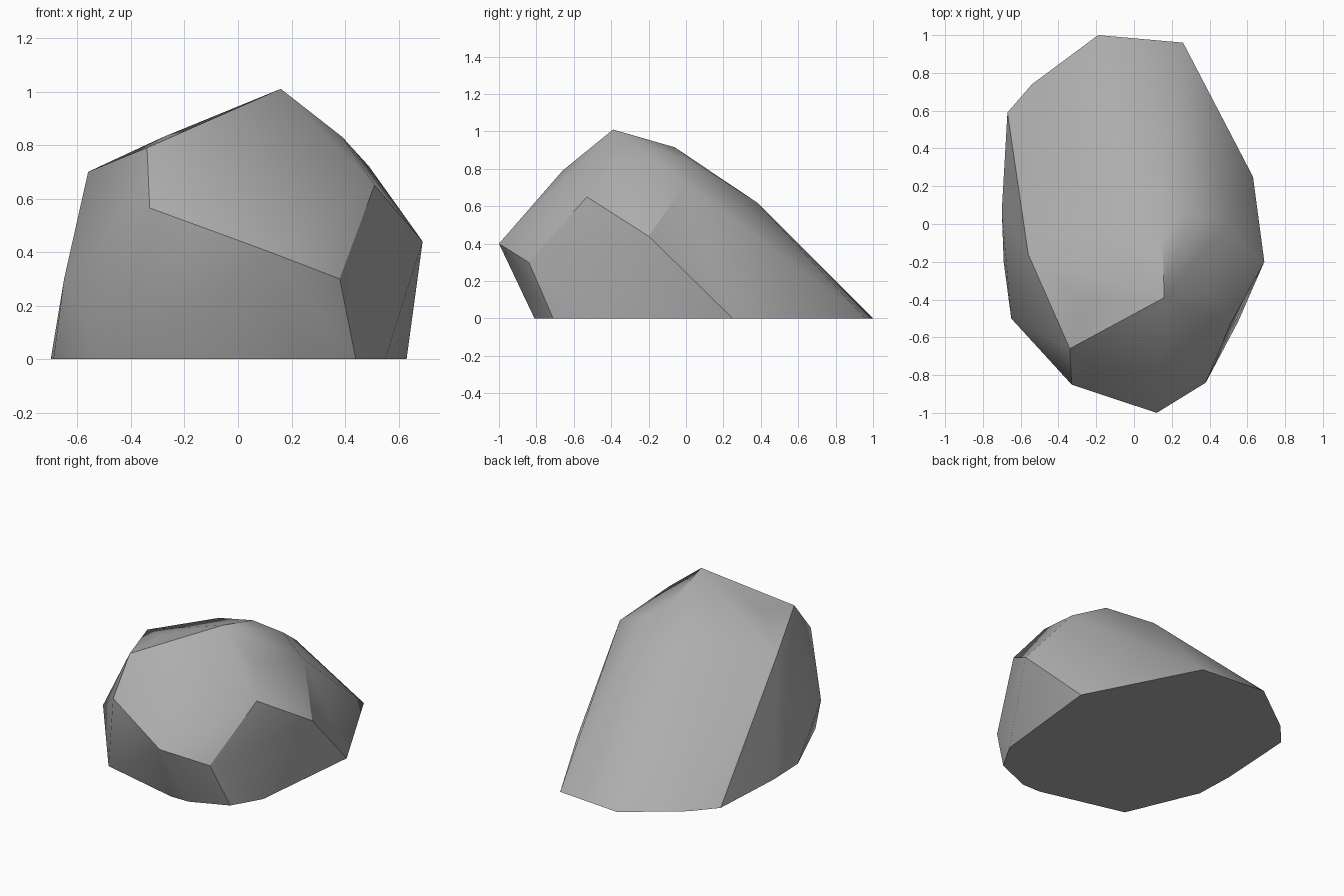
import bpy
import bmesh
import math

# Remove the default cube
cube = bpy.data.objects.get("Cube")
if cube is not None:
    bpy.data.objects.remove(cube, do_unlink=True)


def make_material(name, colour):
    material = bpy.data.materials.new(name)
    material.use_nodes = True
    material.diffuse_color = colour
    shader = material.node_tree.nodes["Principled BSDF"]
    shader.inputs["Base Color"].default_value = colour
    return material


# Ground outline of the boulder, counter-clockwise from its left side
footprint = [
    (.63, .25), (.26, .96), (-.19, 1), (-.54, .74), (-.67, .59),
    (-.7, .07), (-.69, -.2), (-.57, -.46), (-.49, -.67), (-.1, -.76),
    (.07, -.81), (.2, -.81), (.44, -.71), (.55, -.52),
]

# Rim of the large chipped face at the front
front_chip = [
    (.16, -.39, 1.01), (.39, -.38, .83), (.51, -.53, .65), (.38, -.84, .3),
    (.12, -1, .4), (-.33, -.85, .565), (-.34, -.66, .79),
]

# Corners along the crown and the long slope at the back
crown = [
    (-.28, -.4, .83), (-.14, 0, .83), (.15, -.06, .915),
    (.28, .07, .82), (.16, .38, .62), (.49, 0, .72),
]

# Corners that stick out at the sides
flanks = [(.69, -.2, .44), (-.65, -.5, .3), (-.56, -.16, .7)]


def build_boulder(name, corners, material):
    """Wrap the corners in a tight faceted skin and shade it by angle."""
    bm = bmesh.new()
    for corner in corners:
        bm.verts.new(corner)
    bmesh.ops.convex_hull(bm, input=list(bm.verts))

    # Drop corners that ended up inside the skin
    loose = [vert for vert in bm.verts if not vert.link_faces]
    bmesh.ops.delete(bm, geom=loose, context="VERTS")

    # Join the flat underside into one face
    bmesh.ops.dissolve_limit(
        bm, angle_limit=math.radians(1), verts=list(bm.verts), edges=list(bm.edges)
    )
    bmesh.ops.recalc_face_normals(bm, faces=list(bm.faces))

    mesh = bpy.data.meshes.new(name)
    bm.to_mesh(mesh)
    bm.free()
    mesh.materials.append(material)

    boulder = bpy.data.objects.new(name, mesh)
    bpy.context.collection.objects.link(boulder)
    bpy.ops.object.select_all(action="DESELECT")
    boulder.select_set(True)
    bpy.context.view_layer.objects.active = boulder
    bpy.ops.object.shade_smooth_by_angle(angle=math.radians(30))
    return boulder


stone_grey = make_material("stone_grey", (.42, .42, .42, 1))
ground_ring = [(x, y, 0) for x, y in footprint]
build_boulder("boulder", ground_ring + front_chip + crown + flanks, stone_grey)
